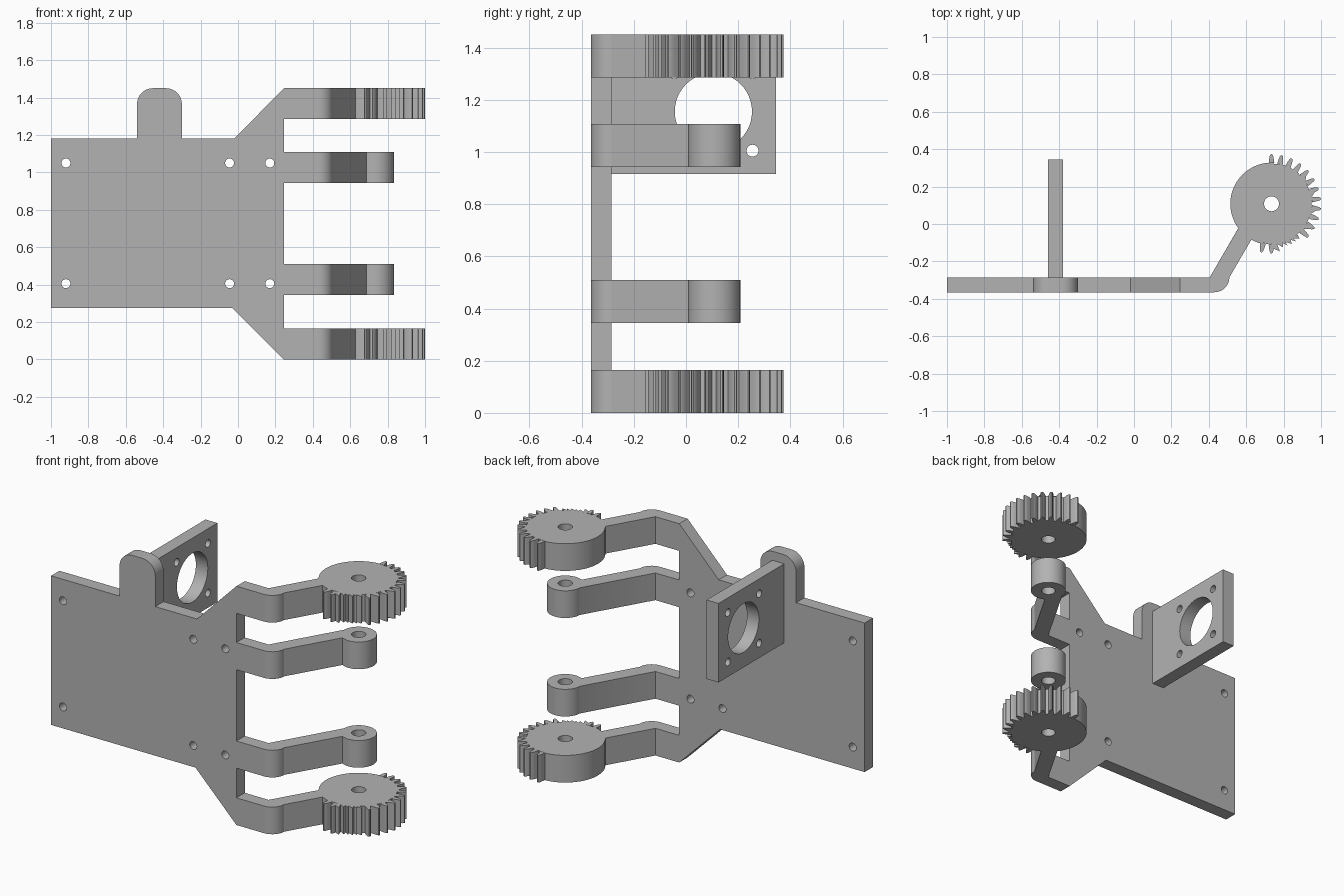
import bpy
import bmesh
from math import cos, sin, radians, degrees, atan2
from mathutils import Vector

if "Cube" in bpy.data.objects:
    bpy.data.objects.remove(bpy.data.objects["Cube"], do_unlink=True)

GREY = (0.45, 0.45, 0.45, 1)
grey = bpy.data.materials.new("plain grey")
grey.use_nodes = True
grey.diffuse_color = GREY
grey.node_tree.nodes["Principled BSDF"].inputs["Base Color"].default_value = GREY

# How a flat profile (u, v) at depth w sits in space
PLANES = {
    "front": lambda u, v, w: (u, w, v),
    "side": lambda u, v, w: (w, u, v),
    "top": lambda u, v, w: (u, v, w),
}


def arc(cx, cy, r, start, end, steps):
    """Points along an arc, angles in degrees."""
    angles = [radians(start + (end - start) * i / steps) for i in range(steps + 1)]
    return [(cx + r * cos(a), cy + r * sin(a)) for a in angles]


def circle(cx, cy, r, steps=32):
    return arc(cx, cy, r, 0, 360, steps)[:-1]


def prism(name, plane, outline, holes, low, high):
    """Extrude an outline with holes between two depths."""
    place = PLANES[plane]
    bm = bmesh.new()
    for loop in [outline] + holes:
        verts = [bm.verts.new(place(u, v, low)) for u, v in loop]
        for a, b in zip(verts, verts[1:] + verts[:1]):
            bm.edges.new((a, b))
    bmesh.ops.triangle_fill(bm, edges=bm.edges[:], use_beauty=True)
    ext = bmesh.ops.extrude_face_region(bm, geom=bm.faces[:], use_keep_orig=True)
    moved = [g for g in ext["geom"] if isinstance(g, bmesh.types.BMVert)]
    bmesh.ops.translate(bm, verts=moved, vec=Vector(place(0, 0, high - low)))
    bmesh.ops.recalc_face_normals(bm, faces=bm.faces[:])
    mesh = bpy.data.meshes.new(name)
    bm.to_mesh(mesh)
    bm.free()
    mesh.materials.append(grey)
    obj = bpy.data.objects.new(name, mesh)
    bpy.context.collection.objects.link(obj)
    bpy.ops.object.select_all(action="DESELECT")
    obj.select_set(True)
    bpy.context.view_layer.objects.active = obj
    bpy.ops.object.shade_smooth_by_angle(angle=radians(25))
    return obj


FRONT, BACK = -0.365, -0.285     # plate thickness in y
EDGE, TOP = 0.245, 1.45          # plate's right edge and total height

# Main plate with the rounded tab and tapered right end
plate = [(-1, 0.275), (-0.03, 0.275), (EDGE, 0), (EDGE, TOP), (-0.02, 1.18), (-0.3, 1.18)]
plate += arc(-0.385, TOP - 0.085, 0.085, 0, 90, 10)
plate += arc(-0.455, TOP - 0.085, 0.085, 90, 180, 10)
plate += [(-0.54, 1.18), (-1, 1.18)]
plate_holes = [circle(x, z, 0.024, 20) for x in (-0.92, -0.045, 0.17) for z in (0.405, 1.05)]
prism("main_plate", "front", plate, plate_holes, FRONT, BACK)

# Square bracket with a large bore and four bolt holes
by, bz, half, bolt = 0.105, 1.155, 0.24, 0.15
bracket = [(BACK, bz - half), (by + half, bz - half), (by + half, bz + half), (BACK, bz + half)]
bracket_holes = [circle(by, bz, 0.148, 48)]
bracket_holes += [circle(by + sy * bolt, bz + sz * bolt, 0.023, 20)
                  for sy in (-1, 1) for sz in (-1, 1)]
prism("motor_bracket", "side", bracket, bracket_holes, -0.46, -0.38)

# Arms: a bent bar meeting a round end
PX, PY = 0.735, 0.108            # pivot centre
BAR = radians(60)
along = Vector((cos(BAR), sin(BAR)))
across = Vector((sin(BAR), -cos(BAR)))


def bar_angle(offset, r):
    """Angle about the pivot where a bar side meets the round end."""
    p = across * offset - along * (r * r - offset * offset) ** 0.5
    return degrees(atan2(p.y, p.x)) % 360


def bar_outline(head):
    bend = arc(0.43, BACK, 0.08, 0, -90, 10)
    return [(EDGE, BACK), (0.405, BACK)] + head + bend + [(EDGE, FRONT)]


def hub_head(r):
    return arc(PX, PY, r, bar_angle(-0.088, r), bar_angle(0.003, r) - 360, 40)


def gear_head(r, tip, pitch=12, teeth=17):
    head = arc(PX, PY, r, bar_angle(-0.088, r), 96, 28)
    # rounded tooth shape: angle from the tooth centre, height fraction
    shape = [(-4, -0.05), (-2.9, 0.45), (-1.9, 0.85), (-0.8, 1),
             (0.8, 1), (1.9, 0.85), (2.9, 0.45), (4, -0.05)]
    for k in range(teeth):
        for da, h in shape:
            a = radians(90 - pitch * k + da)
            d = r + (tip - r) * h
            head.append((PX + d * cos(a), PY + d * sin(a)))
    return head + arc(PX, PY, r, -108, bar_angle(0.003, r) - 360, 4)


bore = circle(PX, PY, 0.04, 28)
HEIGHT = 0.165
for name, z, head in (
    ("lower_gear_arm", 0, gear_head(0.22, 0.265)),
    ("lower_hinge_arm", 0.345, hub_head(0.1)),
    ("upper_hinge_arm", 0.943, hub_head(0.1)),
    ("upper_gear_arm", TOP - HEIGHT, gear_head(0.22, 0.265)),
):
    prism(name, "top", bar_outline(head), [bore], z, z + HEIGHT)
